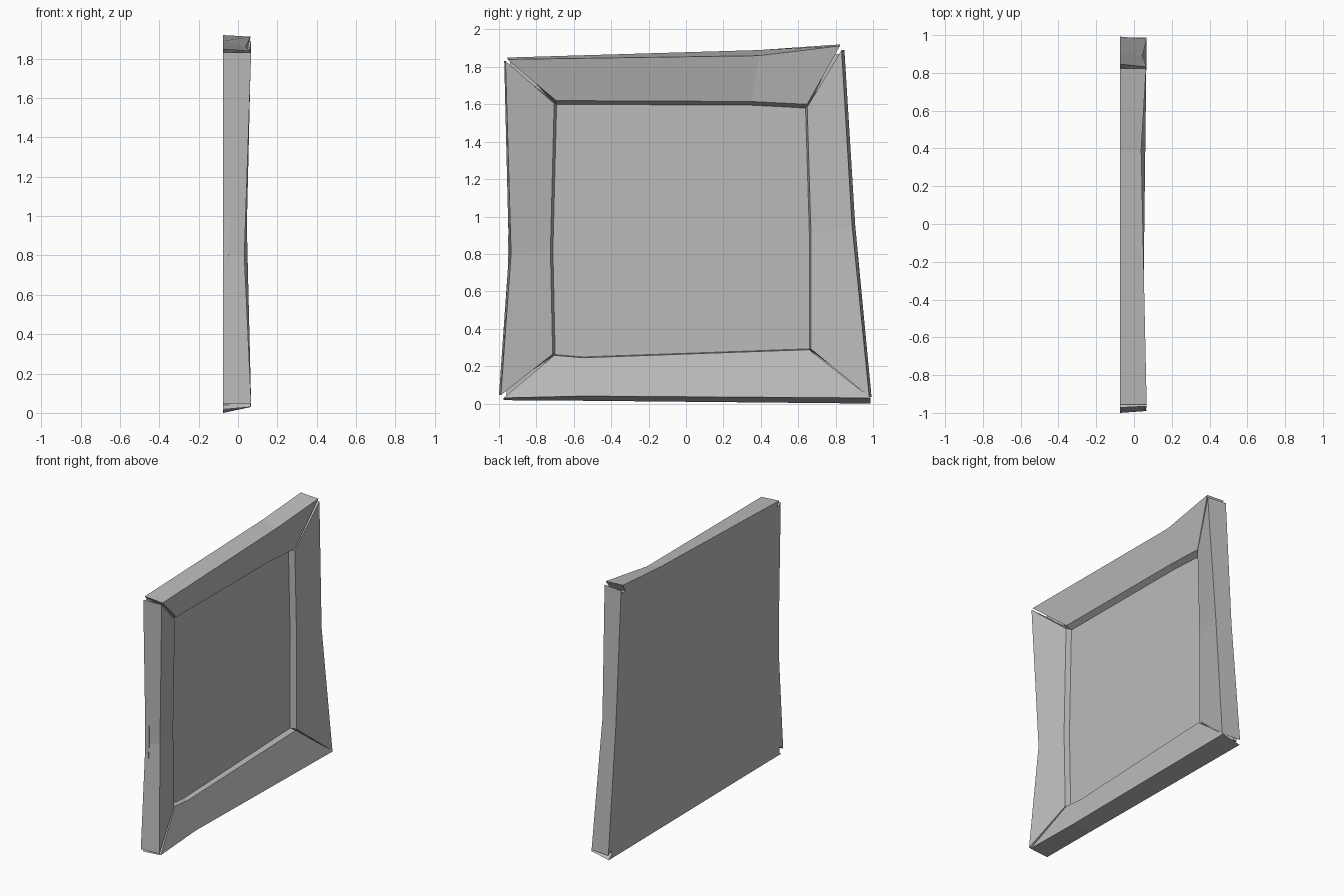
import bpy, bmesh
from mathutils import Vector

if "Cube" in bpy.data.objects:
    bpy.data.objects.remove(bpy.data.objects["Cube"])

BACK = -0.075     # flat back plane of the frame
PANEL = -0.045    # front surface of the recessed panel

grey = bpy.data.materials.new("dark_grey")
grey.diffuse_color = (0.5, 0.5, 0.5, 1)
grey.use_nodes = True
grey.node_tree.nodes["Principled BSDF"].inputs["Base Color"].default_value = grey.diffuse_color


def solid(name, sections):
    """Bridge four-sided sections into a closed flat-faced solid."""
    bm = bmesh.new()
    rings = [[bm.verts.new(p) for p in s] for s in sections]
    for a, b in zip(rings, rings[1:]):
        for i in range(4):
            j = (i + 1) % 4
            bm.faces.new((a[i], a[j], b[j], b[i]))
    bm.faces.new(rings[0])
    bm.faces.new(rings[-1])
    bmesh.ops.recalc_face_normals(bm, faces=bm.faces)
    me = bpy.data.meshes.new(name)
    bm.to_mesh(me)
    bm.free()
    me.materials.append(grey)
    ob = bpy.data.objects.new(name, me)
    bpy.context.collection.objects.link(ob)
    return ob


def board(name, out, lip, stations):
    """Warped board; each station: outer y, z, front x, flare, inner y, z, front x."""
    out = Vector((0, *out))
    sections = []
    for oy, oz, ox, flare, iy, iz, ix in stations:
        outer_front = Vector((ox, oy, oz))
        outer_back = Vector((BACK, oy, oz)) + out * flare
        inner_front = Vector((ix, iy, iz))
        inner_back = Vector((BACK, iy, iz)) - out * lip
        sections.append((outer_back, outer_front, inner_front, inner_back))
    return solid(name, sections)


# Crooked mitred frame boards
board("top_board", (0, 1), 0.035, [
    (-0.955, 1.84, 0.067, 0.01, -0.695, 1.62, -0.005),
    (0.39, 1.86, 0.038, 0.03, 0.35, 1.615, -0.005),
    (0.823, 1.912, 0.064, 0.008, 0.648, 1.60, 0.0)])
board("right_board", (1, 0), 0.015, [
    (0.832, 1.89, 0.067, 0.015, 0.648, 1.585, 0.0),
    (0.888, 0.95, 0.045, 0.017, 0.668, 0.92, 0.0),
    (0.98, 0.035, 0.067, 0.012, 0.668, 0.292, 0.0)])
board("bottom_board", (0, -1), 0.008, [
    (-0.975, 0.03, 0.067, 0.012, -0.705, 0.258, -0.01),
    (-0.55, 0.04, 0.048, 0.025, -0.55, 0.245, -0.01),
    (0.987, 0.03, 0.067, 0.03, 0.658, 0.288, 0.0)])
board("left_board", (-1, 0), 0.025, [
    (-0.965, 1.832, 0.067, 0.007, -0.705, 1.605, -0.01),
    (-0.935, 0.80, 0.032, 0.012, -0.725, 0.82, -0.01),
    (-0.99, 0.045, 0.067, 0.01, -0.713, 0.264, -0.01)])

# Recessed backing panel running under the boards almost to their outer edges
outline = [(-0.96, 0.04), (0.955, 0.04), (0.825, 1.868), (-0.94, 1.825)]
solid("centre_panel", [[(x, y, z) for y, z in outline] for x in (BACK, PANEL)])
